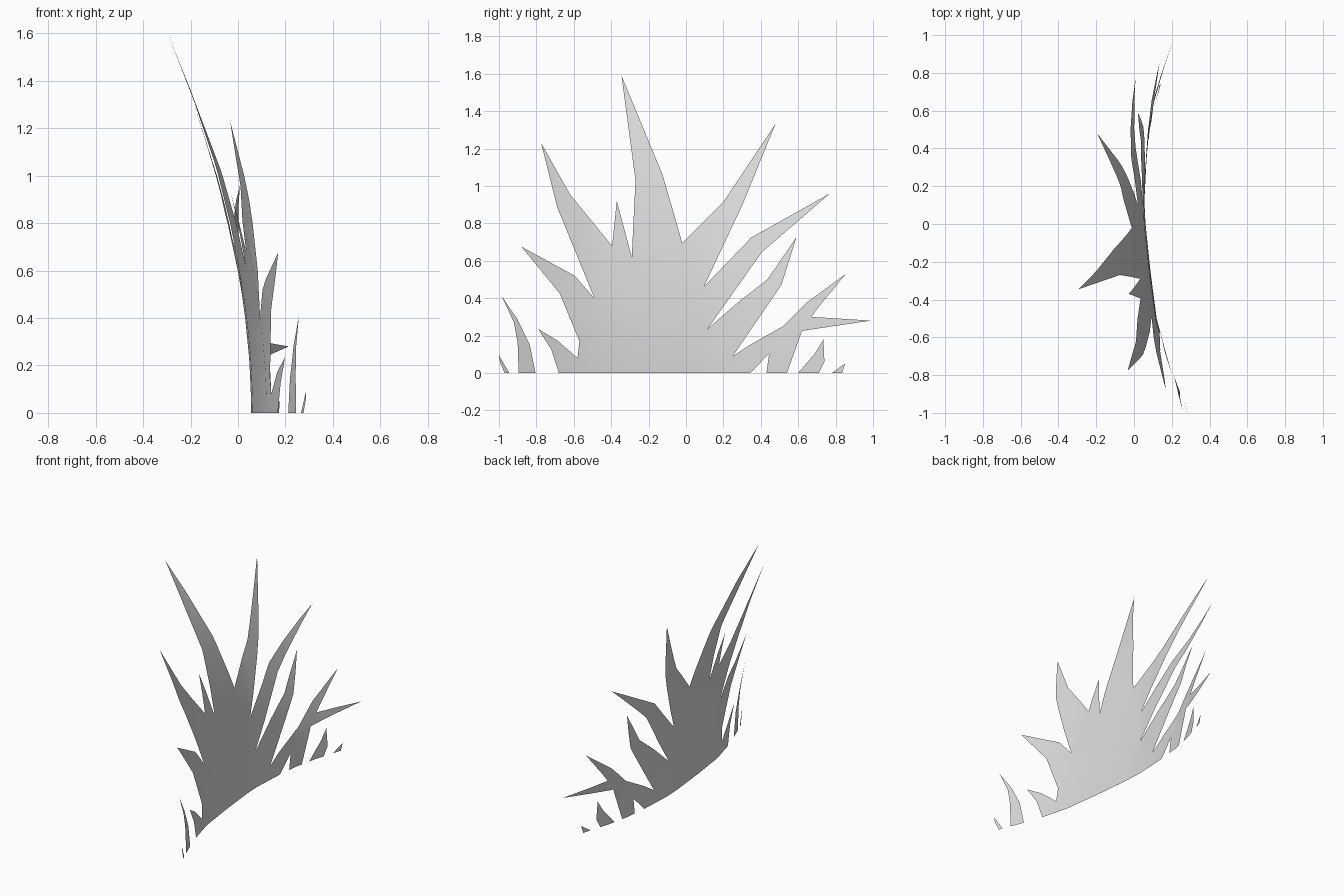
import bpy
import bmesh

cube = bpy.data.objects.get("Cube")
if cube:
    bpy.data.objects.remove(cube, do_unlink=True)

# One pale grey for the whole sheet
grey = bpy.data.materials.new("pale_grey")
grey.use_nodes = True
colour = (.7, .7, .7, 1)
grey.diffuse_color = colour
grey.node_tree.nodes["Principled BSDF"].inputs["Base Color"].default_value = colour

# Plan curve of the foot of the sheet: (y, x)
FOOT = [(-1, .289), (-.9, .247), (-.8, .21), (-.68, .168), (-.5, .12),
        (-.25, .087), (0, .061), (.12, .055), (.34, .066), (.5, .083),
        (.65, .115), (.8, .16), (1, .229)]
LEAN = .155
HEIGHT_CUTS = [.2, .4, .6, .8, 1]


def foot_x(y):
    """Depth of the foot curve at y."""
    for (y_a, x_a), (y_b, x_b) in zip(FOOT, FOOT[1:]):
        if y <= y_b:
            break
    return x_a + (x_b - x_a) * (y - y_a) / (y_b - y_a)


def bend(co):
    """Wrap a flat point onto the bowed sheet that leans back with height."""
    co.x = foot_x(co.y) - LEAN * co.z ** 2


def cut(bm, point, normal):
    bmesh.ops.bisect_plane(bm, geom=bm.verts[:] + bm.edges[:] + bm.faces[:],
                           dist=.0001, plane_co=point, plane_no=normal)


def make_sheet(name, outline):
    """Fill a side outline of (y, z) points, cut it up and bend it."""
    bm = bmesh.new()
    bm.faces.new([bm.verts.new((0, y, z)) for y, z in outline])
    bm.normal_update()
    bmesh.ops.triangulate(bm, faces=bm.faces[:])
    for y, _ in FOOT[1:-1]:
        cut(bm, (0, y, 0), (0, 1, 0))
    for z in HEIGHT_CUTS:
        cut(bm, (0, 0, z), (0, 0, 1))
    bm.normal_update()
    bmesh.ops.triangulate(bm, faces=bm.faces[:])
    for vert in bm.verts:
        bend(vert.co)
    bm.normal_update()
    mesh = bpy.data.meshes.new(name)
    bm.to_mesh(mesh)
    bm.free()
    mesh.materials.append(grey)
    mesh.shade_smooth()
    obj = bpy.data.objects.new(name, mesh)
    bpy.context.collection.objects.link(obj)


# Main tuft: spikes of the back half, from the foot up to the middle notch
back_spikes = [
    (.345, 0), (.445, .105), (.43, 0), (.54, 0), (.62, .225),
    (.99, .28), (.67, .3), (.715, .36),
    (.855, .53), (.65, .38), (.52, .25), (.35, .155), (.25, .09),
    (.51, .47), (.59, .725), (.435, .5), (.275, .375), (.115, .235),
    (.405, .645), (.77, .96), (.35, .725), (.095, .46),
    (.3, .895), (.48, 1.335), (.2, .915), (-.02, .695),
]

# Main tuft: spikes of the front half, from the tallest down to the foot
front_spikes = [
    (-.125, 1.06), (-.345, 1.59), (-.27, 1.03), (-.29, .62),
    (-.37, .92), (-.395, .68),
    (-.62, .955), (-.775, 1.23), (-.69, .89), (-.49, .4),
    (-.595, .52), (-.88, .675), (-.675, .425), (-.57, .17), (-.58, .08),
    (-.69, .175), (-.79, .235), (-.72, .125), (-.68, 0),
]
make_sheet("main_tuft", back_spikes + front_spikes)

# Loose blades either side of the tuft
make_sheet("front_blade", [
    (-.895, 0), (-.805, 0), (-.835, .15), (-.9, .285),
    (-.985, .41), (-.92, .27), (-.9, .16)])
make_sheet("front_tip_blade", [(-.97, 0), (-.945, 0), (-1, .095), (-.995, .06)])
make_sheet("back_blade", [(.6, 0), (.71, 0), (.74, .06), (.735, .18), (.69, .105)])
make_sheet("back_tip_blade", [(.78, 0), (.835, 0), (.85, .05)])
